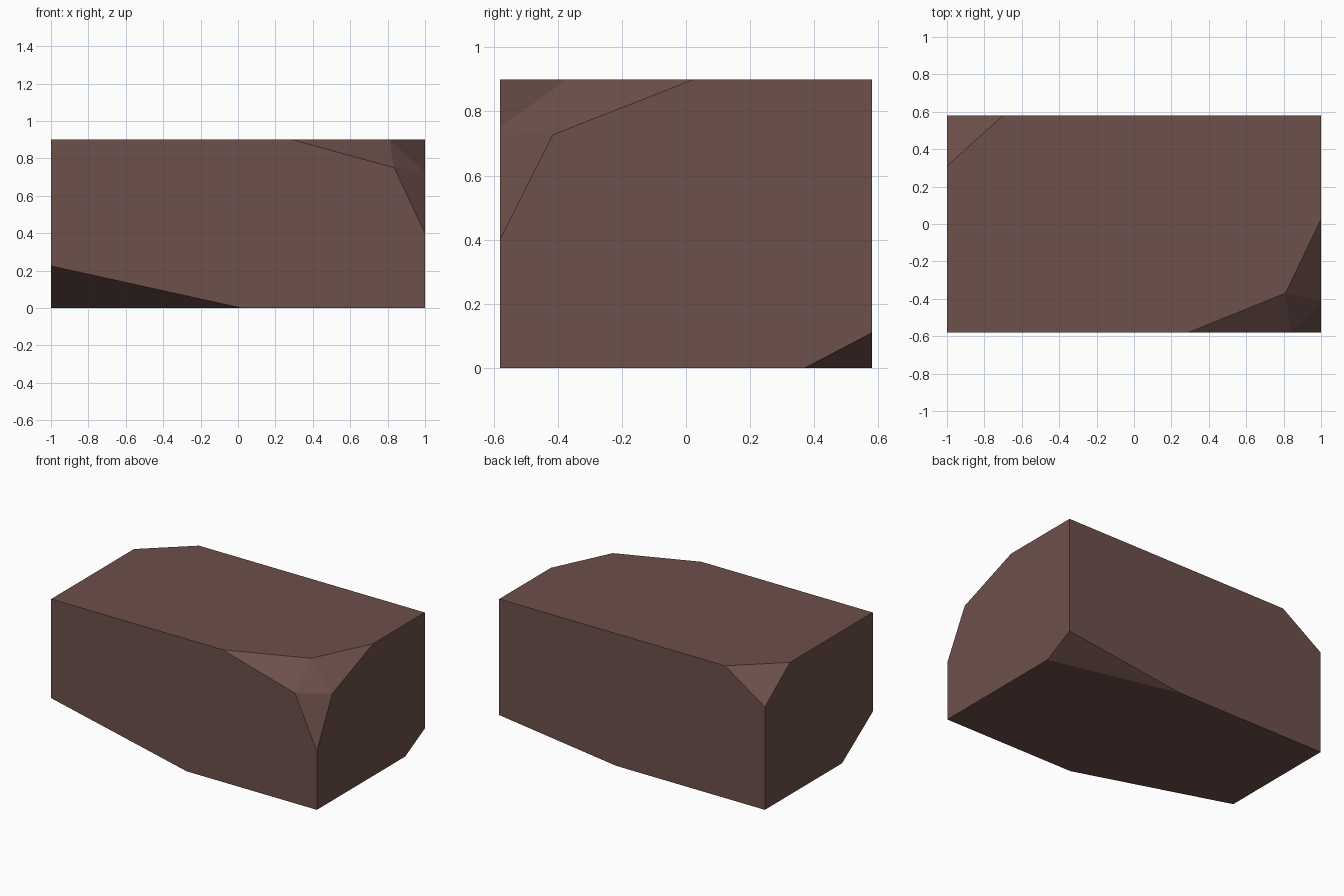
import bpy, bmesh
from mathutils import Vector, Matrix

if "Cube" in bpy.data.objects:
    bpy.data.objects.remove(bpy.data.objects["Cube"])

# Rough stone block with chipped corners
X, Y, H = 1.0, 0.58, 0.9
bm = bmesh.new()
bmesh.ops.create_cube(bm, size=1, matrix=Matrix.Translation((0, 0, H / 2)) @ Matrix.Diagonal((2 * X, 2 * Y, H, 1)))


def chip(a, b, c):
    """Slice off everything beyond the plane through three points."""
    a, b, c = Vector(a), Vector(b), Vector(c)
    n = (b - a).cross(c - a).normalized()
    if n.dot(a - Vector((0, 0, H / 2))) < 0:
        n = -n
    r = bmesh.ops.bisect_plane(bm, geom=bm.verts[:] + bm.edges[:] + bm.faces[:], dist=1e-4,
                               plane_co=a, plane_no=n, clear_outer=True)
    cut = [e for e in r["geom_cut"] if isinstance(e, bmesh.types.BMEdge)]
    bmesh.ops.holes_fill(bm, edges=cut, sides=0)


# Single chips: back left top, front left bottom, back right bottom
chip((-X, 0.31, H), (-0.70, Y, H), (-X, Y, 0.70))
chip((-X, -Y, 0.225), (0.02, -Y, 0), (-X, -0.25, 0))
chip((X, Y, 0.11), (X, 0.37, 0), (0.12, Y, 0))

# Faceted chip at the front right top corner
A, B, C = (0.29, -Y, H), (0.81, -0.37, H), (X, 0.025, H)
D, E, F = (0.835, -Y, 0.75), (X, -0.415, 0.727), (X, -Y, 0.40)
for plane in ((B, D, E), (A, B, D), (B, C, E), (D, E, F)):
    chip(*plane)

bmesh.ops.recalc_face_normals(bm, faces=bm.faces[:])
mesh = bpy.data.meshes.new("stone_block")
bm.to_mesh(mesh)
bm.free()
block = bpy.data.objects.new("stone_block", mesh)
bpy.context.collection.objects.link(block)

mat = bpy.data.materials.new("dark brown stone")
mat.diffuse_color = (0.153, 0.080, 0.069, 1)
mat.use_nodes = True
mat.node_tree.nodes["Principled BSDF"].inputs["Base Color"].default_value = mat.diffuse_color
mesh.materials.append(mat)
